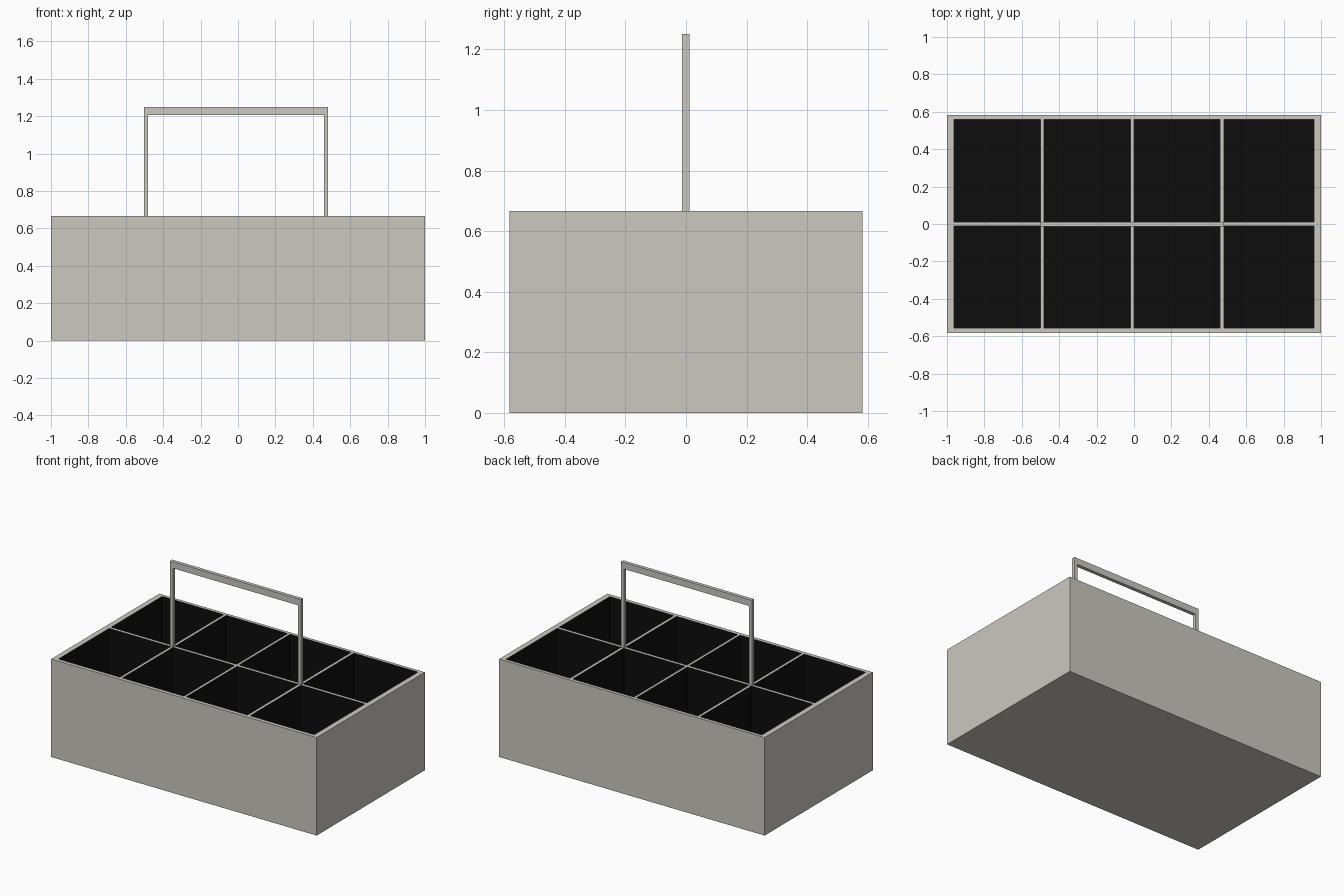
import bpy, bmesh

if "Cube" in bpy.data.objects:
    bpy.data.objects.remove(bpy.data.objects["Cube"])

H, FLOOR = 0.667, 0.04
XS = [-1, -0.963, -0.50, -0.481, -0.018, 0.0, 0.461, 0.481, 0.963, 1]
YS = [-0.582, -0.556, -0.01, 0.011, 0.56, 0.582]

dark = bpy.data.materials.new("dark_lining")
dark.diffuse_color = (0.004, 0.004, 0.004, 1)
dark.use_nodes = True
dark.node_tree.nodes["Principled BSDF"].inputs["Base Color"].default_value = dark.diffuse_color
grey = bpy.data.materials.new("grey_shell")
grey.diffuse_color = (0.6, 0.58, 0.53, 1)
grey.use_nodes = True
grey.node_tree.nodes["Principled BSDF"].inputs["Base Color"].default_value = grey.diffuse_color


def finish(name, bm, mats):
    bmesh.ops.remove_doubles(bm, verts=bm.verts, dist=1e-5)
    bmesh.ops.recalc_face_normals(bm, faces=bm.faces)
    me = bpy.data.meshes.new(name)
    bm.to_mesh(me)
    bm.free()
    for m in mats:
        me.materials.append(m)
    ob = bpy.data.objects.new(name, me)
    bpy.context.collection.objects.link(ob)
    return ob


# Crate: gridded top, with every odd cell sunk to make a dark compartment
bm = bmesh.new()
rows = [[bm.verts.new((x, y, H)) for x in XS] for y in YS]
cells = []
for j in range(len(YS) - 1):
    for i in range(len(XS) - 1):
        f = bm.faces.new((rows[j][i], rows[j][i + 1], rows[j + 1][i + 1], rows[j + 1][i]))
        if i % 2 and j % 2:
            cells.append(f)

# Outer walls and base
rim = [e for e in bm.edges if e.is_boundary]
ext = bmesh.ops.extrude_edge_only(bm, edges=rim)["geom"]
for v in ext:
    if isinstance(v, bmesh.types.BMVert):
        v.co.z = 0
bmesh.ops.holes_fill(bm, edges=[e for e in ext if isinstance(e, bmesh.types.BMEdge)], sides=0)

# Compartments
for f in cells:
    new = bmesh.ops.extrude_discrete_faces(bm, faces=[f])["faces"][0]
    for v in new.verts:
        v.co.z = FLOOR
    new.material_index = 1
    for e in new.edges:
        for side in e.link_faces:
            side.material_index = 1
finish("crate", bm, [grey, dark])

# Handle: upside-down U profile, extruded through its thickness
profile = [(-0.503, H), (-0.503, 1.25), (0.482, 1.25), (0.482, H),
           (0.46, H), (0.46, 1.206), (-0.481, 1.206), (-0.481, H)]
bm = bmesh.new()
face = bm.faces.new([bm.verts.new((x, -0.013, z)) for x, z in profile])
ext = bmesh.ops.extrude_face_region(bm, geom=[face])["geom"]
bmesh.ops.translate(bm, vec=(0, 0.024, 0),
                    verts=[v for v in ext if isinstance(v, bmesh.types.BMVert)])
finish("handle", bm, [grey])
